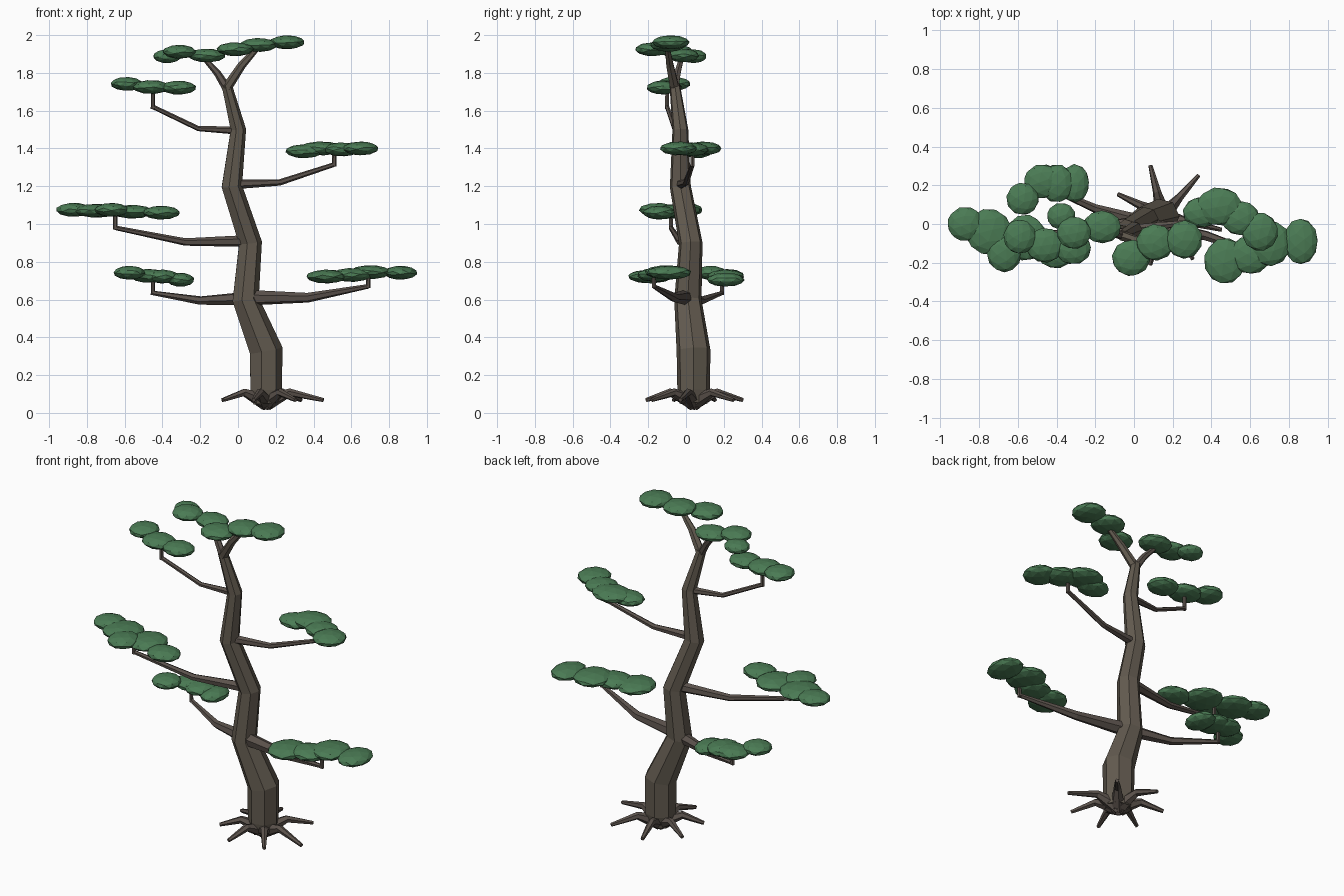
import bpy, bmesh, math, random
from mathutils import Vector, Matrix, Euler

if "Cube" in bpy.data.objects:
    bpy.data.objects.remove(bpy.data.objects["Cube"])

random.seed(4)


def material(name, rgb):
    m = bpy.data.materials.new(name)
    m.diffuse_color = (*rgb, 1)
    m.use_nodes = True
    m.node_tree.nodes["Principled BSDF"].inputs["Base Color"].default_value = m.diffuse_color
    return m


BARK = material("bark", (0.125, 0.105, 0.08))
WOOD = material("branch_wood", (0.105, 0.085, 0.072))
LEAF = material("foliage", (0.07, 0.2, 0.09))


def finish(bm, name, mat):
    bmesh.ops.recalc_face_normals(bm, faces=bm.faces)
    me = bpy.data.meshes.new(name)
    bm.to_mesh(me)
    bm.free()
    me.materials.append(mat)
    ob = bpy.data.objects.new(name, me)
    bpy.context.collection.objects.link(ob)
    return ob


def add_tube(bm, path, radii, sides):
    """Faceted tapered tube along a list of points, capped at both ends."""
    pts = [Vector(p) for p in path]
    rot = None
    prev = None
    rings = []
    for i, p in enumerate(pts):
        before = (p - pts[i - 1]).normalized() if i else Vector()
        after = (pts[i + 1] - p).normalized() if i < len(pts) - 1 else Vector()
        t = (before + after).normalized()
        step = (prev or Vector((0, 0, 1))).rotation_difference(t).to_matrix()
        rot = step @ rot if rot else step
        prev = t
        rings.append([bm.verts.new(p + rot @ Vector((math.cos(a), math.sin(a), 0)) * radii[i])
                      for a in (2 * math.pi * k / sides for k in range(sides))])
    for a, b in zip(rings, rings[1:]):
        for k in range(sides):
            n = (k + 1) % sides
            bm.faces.new((a[k], a[n], b[n], b[k]))
    bm.faces.new(rings[0][::-1])
    bm.faces.new(rings[-1])


def tube(name, path, radii, sides, mat):
    bm = bmesh.new()
    add_tube(bm, path, radii, sides)
    return finish(bm, name, mat)


def pad(name, lobes):
    """Cloud-like foliage pad: flattened faceted lobes (x, y, z, rx, ry)."""
    bm = bmesh.new()
    for x, y, z, rx, ry in lobes:
        spin = Euler([random.uniform(0, 6) for _ in range(3)]).to_matrix().to_4x4()
        size = Matrix.Diagonal((rx, ry, 0.037, 1))
        bmesh.ops.create_icosphere(bm, subdivisions=2, radius=1,
                                   matrix=Matrix.Translation((x, y, z)) @ size @ spin)
    finish(bm, name, LEAF)


# Winding trunk
tube("trunk",
     [(.15, .04, .05), (.145, .04, .12), (.145, .04, .33), (.037, .01, .6), (.063, .025, .9),
      (-.035, -.03, 1.2), (0, -.03, 1.5), (-.062, -.06, 1.74)],
     [.075, .088, .092, .074, .064, .057, .043, .028], 7, BARK)

# Roots fanning out from the base
bm = bmesh.new()
for deg, reach in ((49, .28), (104, .27), (154, .26), (205, .25), (255, .26), (305, .27), (347, .31)):
    d = Vector((math.cos(math.radians(deg)), math.sin(math.radians(deg)), 0))
    c = Vector((.15, .04, 0))
    add_tube(bm, [c + Vector((0, 0, .055)), c + d * .13 + Vector((0, 0, .108)),
                  c + d * reach + Vector((0, 0, .068))], [.045, .022, .011], 6)
finish(bm, "roots", WOOD)

# Side branches: start, bend, tip, height of pad
branches = {
    "lower_right": ((.05, 0, .61), (.37, -.06, .61), (.69, -.17, .67), .73),
    "lower_left": ((.04, .01, .605), (-.2, .08, .595), (-.45, .19, .635), .72),
    "middle_left": ((.06, .02, .91), (-.28, -.03, .905), (-.65, -.08, .98), 1.06),
    "middle_right": ((-.03, -.03, 1.21), (.22, 0, 1.22), (.51, .035, 1.315), 1.39),
    "upper_left": ((0, -.03, 1.495), (-.21, -.06, 1.505), (-.45, -.1, 1.62), 1.72),
}
for i, (name, (a, b, c, top)) in enumerate(branches.items()):
    r = .042 - .005 * i
    tube(name + "_branch", [a, b, c], [r, r * .62, .012], 6, WOOD)
    tube(name + "_twig", [(c[0], c[1], c[2] - .01), (c[0], c[1], top)], [.012, .011], 6, WOOD)

# Forked crown
tube("crown_left_fork", [(-.06, -.06, 1.72), (-.11, -.045, 1.8), (-.19, -.02, 1.89)],
     [.024, .019, .012], 6, WOOD)
tube("crown_right_fork", [(-.06, -.06, 1.72), (.02, -.085, 1.84), (.11, -.1, 1.94)],
     [.027, .022, .014], 6, BARK)

# Foliage pads
pad("lower_right_pad", [(.47, -.19, .722, .11, .12), (.6, -.16, .73, .11, .1),
                        (.7, -.1, .745, .11, .12), (.86, -.09, .742, .09, .12)])
pad("lower_left_pad", [(-.575, .13, .742, .085, .085), (-.47, .22, .725, .1, .09),
                       (-.4, .21, .722, .09, .1), (-.305, .21, .705, .075, .1)])
pad("middle_left_pad", [(-.87, .0, 1.075, .095, .09), (-.75, -.04, 1.07, .12, .12),
                        (-.67, -.15, 1.075, .09, .1), (-.56, -.07, 1.065, .11, .12),
                        (-.405, -.14, 1.06, .1, .09)])
pad("middle_right_pad", [(.35, .06, 1.385, .1, .08), (.44, .09, 1.4, .12, .1),
                         (.55, .03, 1.395, .1, .09), (.65, -.04, 1.4, .095, .1)])
pad("upper_left_pad", [(-.59, -.065, 1.742, .085, .09), (-.46, -.11, 1.725, .1, .09),
                       (-.315, -.125, 1.722, .095, .085)])
pad("crown_left_pad", [(-.375, .04, 1.888, .075, .07), (-.31, -.045, 1.912, .09, .085),
                       (-.165, -.015, 1.892, .1, .085)])
pad("crown_right_pad", [(-.015, -.175, 1.925, .1, .095), (.11, -.095, 1.948, .1, .095),
                        (.26, -.08, 1.962, .095, .1)])
